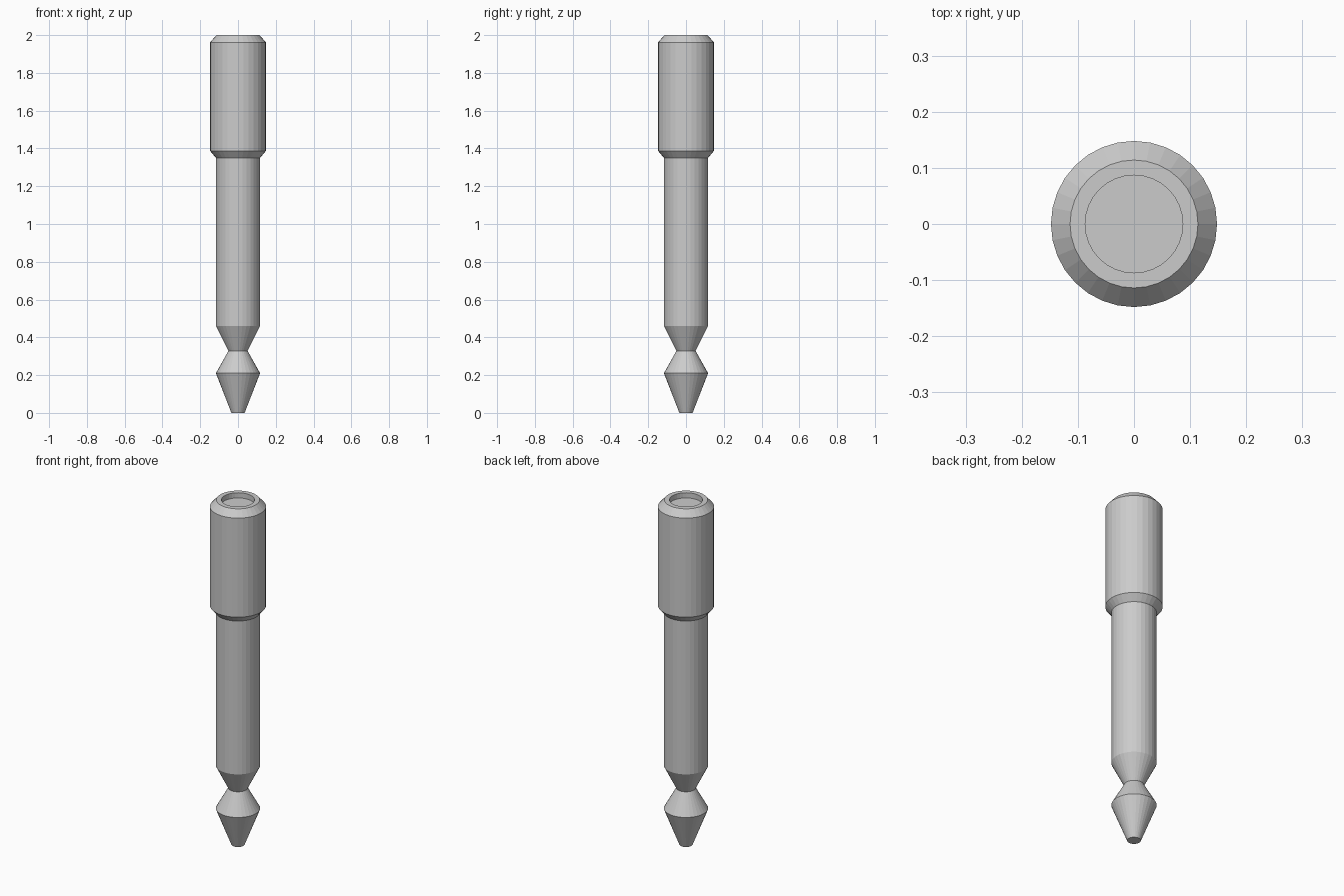
import bpy, bmesh, math

if "Cube" in bpy.data.objects:
    bpy.data.objects.remove(bpy.data.objects["Cube"])

SIDES = 32


def lathe(name, profile):
    """Spin (radius, z) points around z with flat facets and capped ends."""
    bm = bmesh.new()
    rings = []
    for r, z in profile:
        rings.append([bm.verts.new((r * math.cos(2 * math.pi * i / SIDES),
                                    r * math.sin(2 * math.pi * i / SIDES), z))
                      for i in range(SIDES)])
    for a, b in zip(rings, rings[1:]):
        for i in range(SIDES):
            j = (i + 1) % SIDES
            bm.faces.new((a[i], a[j], b[j], b[i]))
    bm.faces.new(rings[0][::-1])
    bm.faces.new(rings[-1])
    bmesh.ops.recalc_face_normals(bm, faces=bm.faces)
    mesh = bpy.data.meshes.new(name)
    bm.to_mesh(mesh)
    bm.free()
    obj = bpy.data.objects.new(name, mesh)
    bpy.context.collection.objects.link(obj)
    return obj


# One continuous turned pin: tip, notch, shaft, chamfered head, shallow top recess
lathe("turned_pin", [
    (0.035, 0.0), (0.117, 0.21),      # tapered tip
    (0.051, 0.328), (0.117, 0.46),    # notch
    (0.117, 1.35),                    # shaft
    (0.148, 1.387), (0.148, 1.962),   # head
    (0.114, 2.0), (0.087, 2.0),       # top chamfer and rim
    (0.087, 1.97),                    # recess floor
])
